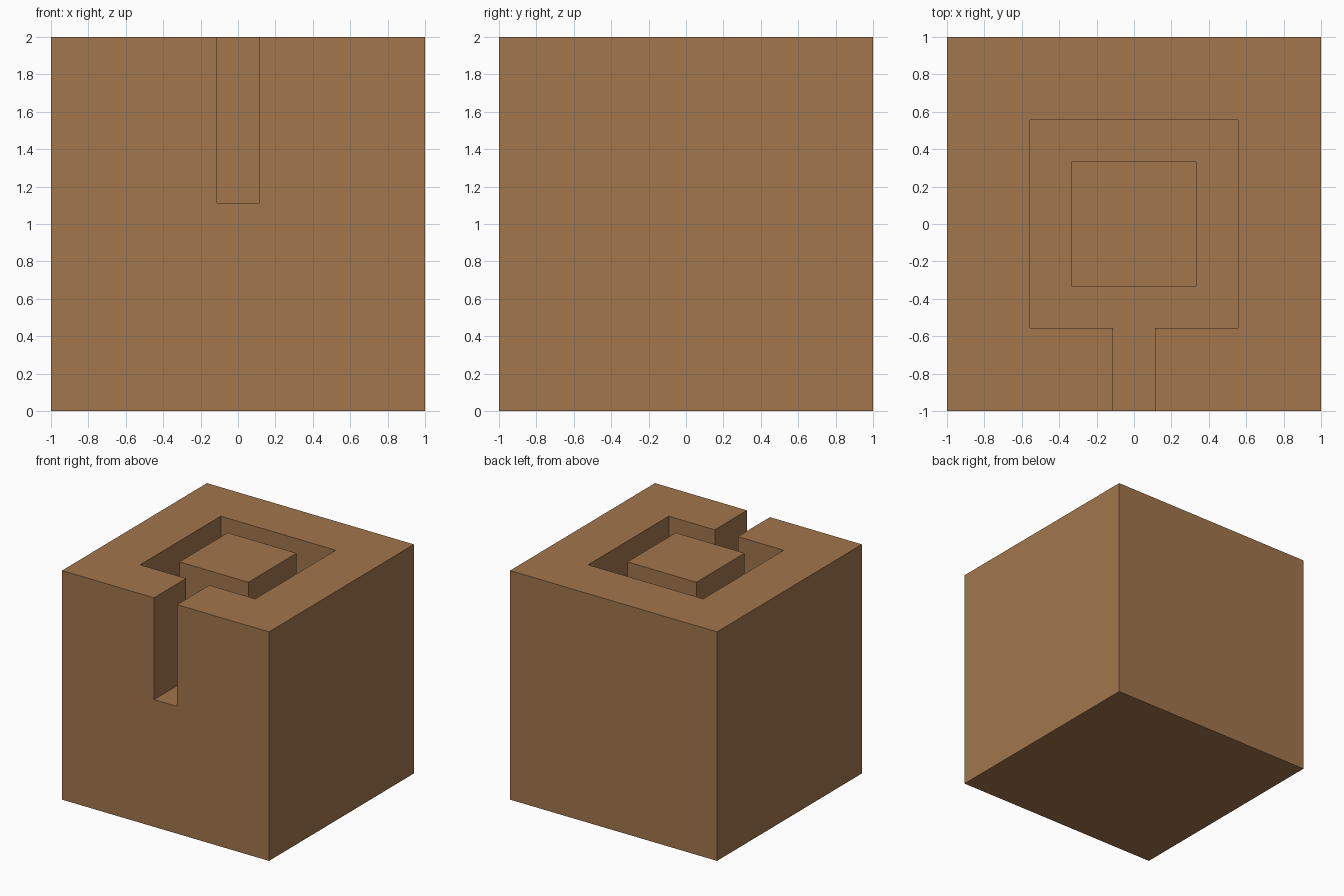
import bpy
import bmesh

if "Cube" in bpy.data.objects:
    bpy.data.objects.remove(bpy.data.objects["Cube"])

U = 2 / 9               # the block is nine units along each edge
FLOOR = 2 - 4 * U       # floor of the channel

wood = bpy.data.materials.new("brown")
wood.diffuse_color = (0.36, 0.18, 0.072, 1)
wood.use_nodes = True
wood.node_tree.nodes["Principled BSDF"].inputs["Base Color"].default_value = wood.diffuse_color


def prism(name, outline, z0, z1):
    """Extrude a closed outline from z0 up to z1."""
    bm = bmesh.new()
    face = bm.faces.new([bm.verts.new((x, y, z0)) for x, y in outline])
    top = bmesh.ops.extrude_face_region(bm, geom=[face])["geom"]
    verts = [g for g in top if isinstance(g, bmesh.types.BMVert)]
    bmesh.ops.translate(bm, verts=verts, vec=(0, 0, z1 - z0))
    bmesh.ops.recalc_face_normals(bm, faces=bm.faces)
    mesh = bpy.data.meshes.new(name)
    bm.to_mesh(mesh)
    bm.free()
    mesh.materials.append(wood)
    obj = bpy.data.objects.new(name, mesh)
    bpy.context.collection.objects.link(obj)
    return obj


def square(r):
    return [(-r, -r), (r, -r), (r, r), (-r, r)]


def combine(target, tool, operation):
    """Apply a boolean and discard the tool object."""
    mod = target.modifiers.new(operation.lower(), 'BOOLEAN')
    mod.operation = operation
    mod.solver = 'EXACT'
    mod.object = tool
    bpy.context.view_layer.objects.active = target
    bpy.ops.object.modifier_apply(modifier=mod.name)
    bpy.data.objects.remove(tool)


# Solid cube
block = prism("block", square(1), 0, 2)

# Square well with an entry slot running out through the front
r, s = 2.5 * U, 0.5 * U
keyhole = [(-s, -1.2), (s, -1.2), (s, -r), (r, -r),
           (r, r), (-r, r), (-r, -r), (-s, -r)]
combine(block, prism("well_cutter", keyhole, FLOOR, 2.2), 'DIFFERENCE')

# Square pillar standing in the well, flush with the top
combine(block, prism("pillar", square(1.5 * U), FLOOR - U, 2), 'UNION')
